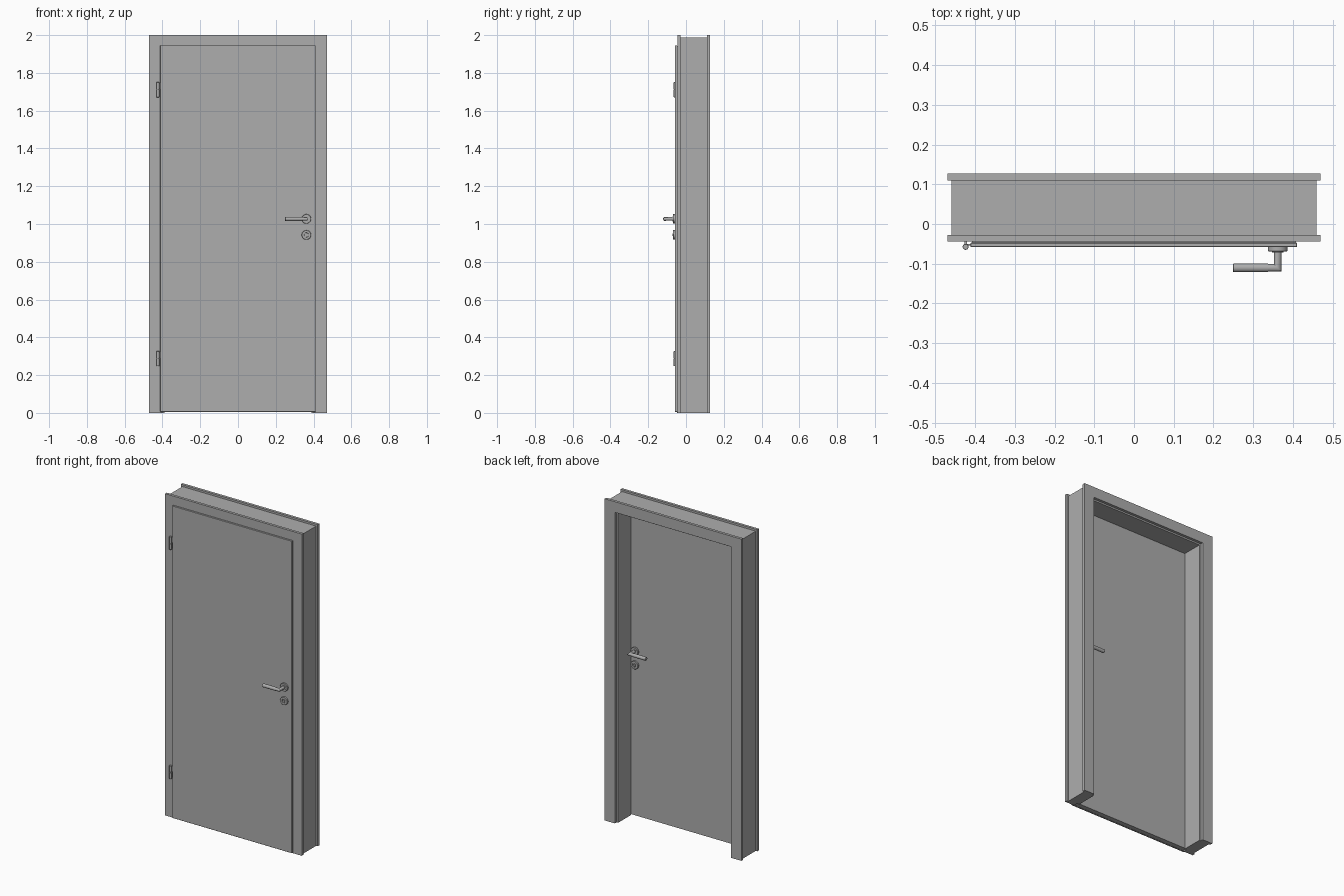
import bpy, bmesh, math
from mathutils import Matrix, Vector

if "Cube" in bpy.data.objects:
    bpy.data.objects.remove(bpy.data.objects["Cube"])


def material(name, v):
    m = bpy.data.materials.new(name)
    m.diffuse_color = (v, v, v, 1)
    m.use_nodes = True
    m.node_tree.nodes["Principled BSDF"].inputs["Base Color"].default_value = m.diffuse_color
    return m


GREY = material("plain grey", 0.42)
DOOR_MID = -0.0385          # middle plane of the door leaf


def finish(name, bm, smooth=False):
    bmesh.ops.recalc_face_normals(bm, faces=bm.faces)
    me = bpy.data.meshes.new(name)
    bm.to_mesh(me)
    bm.free()
    ob = bpy.data.objects.new(name, me)
    bpy.context.collection.objects.link(ob)
    me.materials.append(GREY)
    if smooth:
        bpy.ops.object.select_all(action='DESELECT')
        ob.select_set(True)
        bpy.context.view_layer.objects.active = ob
        bpy.ops.object.shade_smooth_by_angle(angle=math.radians(35))
    return ob


def extrude(bm, pts, y0, y1):
    """Extrude an (x, z) outline from y0 to y1."""
    f = bm.faces.new([bm.verts.new((x, y0, z)) for x, z in pts])
    r = bmesh.ops.extrude_face_region(bm, geom=[f])
    vs = [g for g in r["geom"] if isinstance(g, bmesh.types.BMVert)]
    bmesh.ops.translate(bm, vec=(0, y1 - y0, 0), verts=vs)


def arch(name, w, top, wi, topi, y0, y1):
    """Door-frame shape: two posts and a head in one outline."""
    bm = bmesh.new()
    extrude(bm, [(-w, 0), (-w, top), (w, top), (w, 0),
                 (wi, 0), (wi, topi), (-wi, topi), (-wi, 0)], y0, y1)
    return finish(name, bm)


def box(name, x0, x1, y0, y1, z0, z1):
    bm = bmesh.new()
    extrude(bm, [(x0, z0), (x0, z1), (x1, z1), (x1, z0)], y0, y1)
    return finish(name, bm)


def lathe(name, profile, loc, axis, seg=32):
    """Revolve (radius, height) points about an axis through loc."""
    bm = bmesh.new()
    rot = Vector((0, 0, 1)).rotation_difference(Vector(axis)).to_matrix().to_4x4()
    vs = [bm.verts.new((r, 0, h)) for r, h in profile]
    es = [bm.edges.new(p) for p in zip(vs, vs[1:])]
    bmesh.ops.spin(bm, geom=vs + es, axis=(0, 0, 1), cent=(0, 0, 0),
                   angle=math.tau, steps=seg)
    bmesh.ops.remove_doubles(bm, verts=bm.verts, dist=1e-5)
    bm.transform(Matrix.Translation(loc) @ rot)
    return finish(name, bm, True)


# frame: front casing, rebate, deep lining, back casing
arch("front_casing", 0.47, 2.0, 0.404, 1.938, -0.0445, -0.028)
arch("lining_rebate", 0.46, 1.988, 0.404, 1.938, -0.028, -0.018)
arch("lining", 0.46, 1.988, 0.39, 1.924, -0.018, 0.11)
arch("back_casing", 0.47, 2.0, 0.40, 1.934, 0.11, 0.127)

# door leaf: wide front lip, seal and narrower core
lip = box("door_lip", -0.412, 0.411, -0.0585, -0.047, 0.005, 1.946)
bev = lip.modifiers.new("edge", 'BEVEL')
bev.width = 0.0015
bev.segments = 1
box("door_core", -0.4, 0.4, -0.047, -0.0185, 0.005, 1.934)
arch("door_seal", 0.408, 1.942, 0.4, 1.934, -0.047, -0.0445)

# hinges: two barrel halves with a gap, plus fixing tabs
for tag, zc in (("lower", 0.287), ("upper", 1.711)):
    for part, z0, z1 in (("bottom", -0.04, -0.001), ("top", 0.001, 0.04)):
        r, c = 0.0075, 0.001
        lathe(f"{tag}_hinge_{part}",
              [(0, z0), (r - c, z0), (r, z0 + c), (r, z1 - c), (r - c, z1), (0, z1)],
              (-0.424, -0.0575, zc), (0, 0, 1), 20)
    lathe(f"{tag}_hinge_pin", [(0, -0.002), (0.005, -0.002), (0.005, 0.002), (0, 0.002)],
          (-0.424, -0.0575, zc), (0, 0, 1), 16)
    box(f"{tag}_hinge_frame_tab", -0.427, -0.421, -0.0575, -0.044, zc - 0.035, zc - 0.004)
    box(f"{tag}_hinge_leaf_tab", -0.424, -0.405, -0.0545, -0.0505, zc + 0.004, zc + 0.035)

# lever handles and key plates on both faces of the door
HX, HZ, KZ, R = 0.362, 1.027, 0.942, 0.0095
for side, s in (("front", -1), ("back", 1)):
    y0 = DOOR_MID + s * 0.02
    yc = y0 + s * 0.052
    ax = (0, s, 0)
    # round rose with raised collar
    lathe(f"{side}_handle_rose",
          [(0, 0), (0.025, 0), (0.025, 0.009), (0.0235, 0.0105), (0.014, 0.0105),
           (0.014, 0.013), (0, 0.013)], (HX, y0, HZ), ax)
    # mitred neck
    bm = bmesh.new()
    n, rings = 24, [[], [], []]
    for i in range(n):
        a, b = R * math.cos(math.tau * i / n), R * math.sin(math.tau * i / n)
        for ring, co in zip(rings, ((HX + a, y0, HZ + b), (HX + a, yc + s * a, HZ + b),
                                    (0.335, yc + s * a, HZ + b))):
            ring.append(bm.verts.new(co))
    for p, q in zip(rings, rings[1:]):
        for i in range(n):
            j = (i + 1) % n
            bm.faces.new((p[i], p[j], q[j], q[i]))
    bm.faces.new(rings[0])
    bm.faces.new(rings[2])
    finish(f"{side}_handle_neck", bm, True)
    # thicker grip sleeve
    lathe(f"{side}_handle_grip",
          [(0, 0), (0.011, 0), (0.011, 0.087), (0.0095, 0.089), (0, 0.089)],
          (0.338, yc, HZ), (-1, 0, 0), 24)
    # key plate: ring with sunken centre and cylinder insert
    lathe(f"{side}_key_plate",
          [(0, 0), (0.025, 0), (0.025, 0.009), (0.0235, 0.0105), (0.0125, 0.0105),
           (0.0115, 0.005), (0, 0.005)], (HX, y0, KZ), ax)
    lathe(f"{side}_key_cylinder", [(0, 0), (0.007, 0), (0.007, 0.0125), (0, 0.0125)],
          (HX, y0, KZ + 0.002), ax, 20)
    ya, yb = sorted((y0, y0 + s * 0.0115))
    box(f"{side}_key_tongue", HX - 0.0035, HX + 0.0035, ya, yb, KZ - 0.011, KZ)
